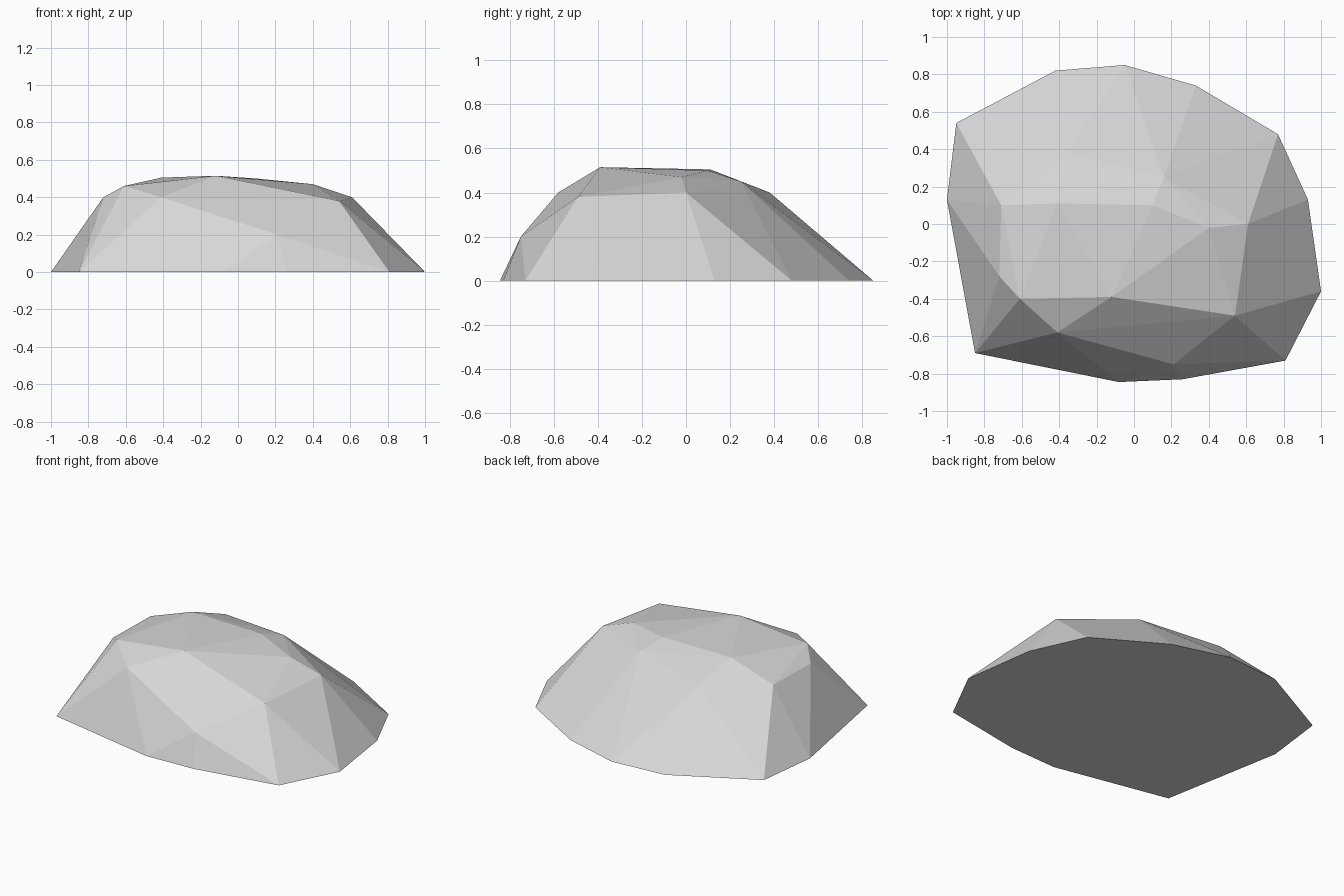
import bpy
import bmesh

cube = bpy.data.objects.get("Cube")
if cube:
    bpy.data.objects.remove(cube, do_unlink=True)

# Single pale stone colour
stone = bpy.data.materials.new("pale_stone")
stone.use_nodes = True
colour = (0.68, 0.68, 0.68, 1.0)
stone.diffuse_color = colour
shader = next(n for n in stone.node_tree.nodes if n.type == 'BSDF_PRINCIPLED')
shader.inputs["Base Color"].default_value = colour

# Outline where the rock meets the ground
ground_outline = [
    (-0.95, 0.54), (-0.42, 0.82), (-0.05, 0.85), (0.33, 0.74),
    (0.77, 0.48), (0.93, 0.13), (1.0, -0.36), (0.81, -0.73),
    (0.26, -0.83), (-0.08, -0.845), (-0.85, -0.69), (-1.0, 0.13),
]
# Chipped shoulder corners around the sides
shoulder = [
    (-0.71, 0.10, 0.40), (-0.72, -0.28, 0.40), (-0.41, -0.58, 0.40),
    (0.21, -0.75, 0.20), (0.54, -0.49, 0.38), (0.61, 0.0, 0.40),
    (0.16, 0.25, 0.45), (-0.36, 0.38, 0.40),
]
# Crown corners
crown = [
    (-0.61, -0.40, 0.46), (-0.12, -0.39, 0.515), (0.40, -0.02, 0.47),
    (0.10, 0.10, 0.50), (-0.41, 0.11, 0.505),
]

# Wrap the corners in flat facets
bm = bmesh.new()
for x, y in ground_outline:
    bm.verts.new((x, y, 0.0))
for corner in shoulder + crown:
    bm.verts.new(corner)
bmesh.ops.convex_hull(bm, input=bm.verts[:])

# Join the underside into one flat face
under = [f for f in bm.faces if all(v.co.z < 0.001 for v in f.verts)]
if len(under) > 1:
    bmesh.ops.dissolve_faces(bm, faces=under)
bmesh.ops.recalc_face_normals(bm, faces=bm.faces[:])

mesh = bpy.data.meshes.new("rock")
bm.to_mesh(mesh)
bm.free()
mesh.materials.append(stone)
rock = bpy.data.objects.new("rock", mesh)
bpy.context.collection.objects.link(rock)
